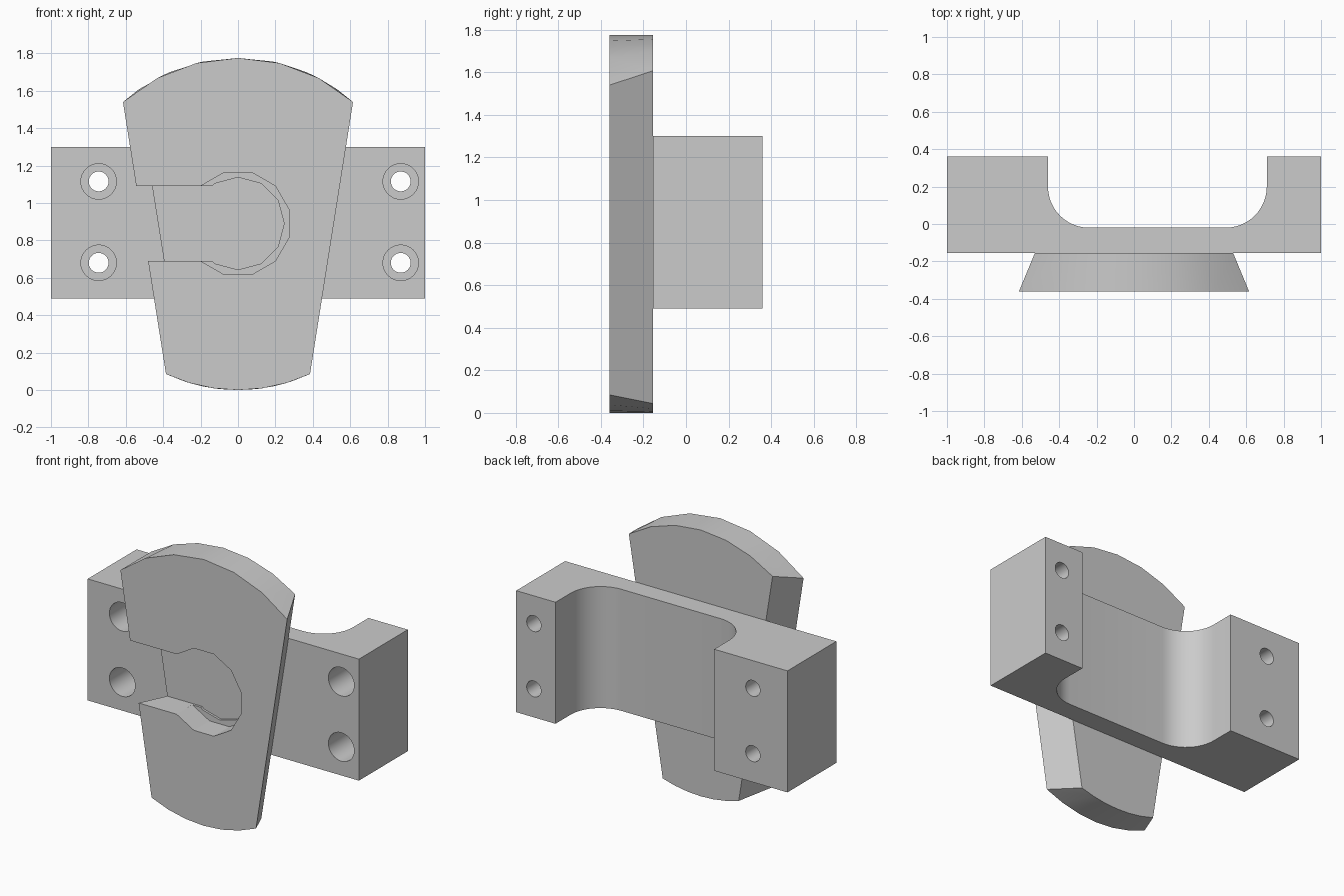
import bpy, bmesh
from math import sin, cos, pi, asin, radians
from mathutils import Vector

cube = bpy.data.objects.get("Cube")
if cube:
    bpy.data.objects.remove(cube, do_unlink=True)

grey = bpy.data.materials.new("plain grey")
grey.use_nodes = True
colour = (0.6, 0.6, 0.6, 1)
grey.diffuse_color = colour
grey.node_tree.nodes["Principled BSDF"].inputs["Base Color"].default_value = colour


def loft(name, ring_a, ring_b):
    """Solid between two matching rings of 3D points."""
    bm = bmesh.new()
    a = [bm.verts.new(p) for p in ring_a]
    b = [bm.verts.new(p) for p in ring_b]
    bm.faces.new(a)
    bm.faces.new(b)
    for i in range(len(a)):
        j = (i + 1) % len(a)
        bm.faces.new((a[i], a[j], b[j], b[i]))
    bmesh.ops.recalc_face_normals(bm, faces=bm.faces)
    mesh = bpy.data.meshes.new(name)
    bm.to_mesh(mesh)
    bm.free()
    mesh.materials.append(grey)
    obj = bpy.data.objects.new(name, mesh)
    bpy.context.collection.objects.link(obj)
    return obj


def along_y(name, points, y0, y1):
    return loft(name, [(x, y0, z) for x, z in points], [(x, y1, z) for x, z in points])


def circle(cx, cz, r, n, turn=0.0):
    return [(cx + r * cos(turn + 2 * pi * i / n), cz + r * sin(turn + 2 * pi * i / n))
            for i in range(n)]


def cut(obj, cutter):
    cutter.hide_render = True
    mod = obj.modifiers.new("cut", 'BOOLEAN')
    mod.operation = 'DIFFERENCE'
    mod.solver = 'EXACT'
    mod.object = cutter
    bpy.context.view_layer.objects.active = obj
    bpy.ops.object.modifier_apply(modifier=mod.name)
    bpy.data.objects.remove(cutter, do_unlink=True)


def finish(obj, angle):
    bpy.ops.object.select_all(action='DESELECT')
    obj.select_set(True)
    bpy.context.view_layer.objects.active = obj
    bpy.ops.object.shade_smooth_by_angle(angle=radians(angle))


# Mounting bracket: block with a rounded recess in the back
FRONT, BACK, JOIN = -0.36, 0.36, -0.155
r = 0.22
steps = [pi / 2 * i / 12 for i in range(13)]
outline = [(-1, JOIN), (1, JOIN), (1, BACK), (0.71, BACK)]
outline += [(0.49 + r * cos(t), 0.2 - r * sin(t)) for t in steps]
outline += [(-0.24 - r * sin(t), 0.2 - r * cos(t)) for t in steps]
outline += [(-0.46, BACK), (-1, BACK)]
bracket = loft("mounting_bracket", [(x, y, 0.49) for x, y in outline],
               [(x, y, 1.3) for x, y in outline])

# Counterbored screw holes
for x in (-0.745, 0.87):
    for z in (0.68, 1.115):
        cut(bracket, along_y("bore", circle(x, z, 0.095, 32), JOIN - 0.1, JOIN + 0.3))
        cut(bracket, along_y("hole", circle(x, z, 0.053, 32), JOIN - 0.1, BACK + 0.1))
finish(bracket, 30)


# Tapered face plate with arched top and bottom
def plate_ring(y, top_half, bottom_half):
    ring = []
    for half, radius, crown, side in ((top_half, 0.922, 1.775, 1),
                                      (bottom_half, 0.914, 0.0, -1)):
        limit = asin(half / radius)
        for i in range(7):
            t = limit * (i / 3 - 1) * side
            ring.append((radius * sin(t), y, crown - side * radius * (1 - cos(t))))
    return ring


plate = loft("face_plate", plate_ring(FRONT, 0.615, 0.385), plate_ring(JOIN, 0.53, 0.28))

# Keyhole slot open on the right side, with a small step near its floor
slot = [(-0.9, 0.69), (0, 0.69), (0, 1.09), (-0.9, 1.09)]
cut(plate, along_y("round_pocket", circle(0, 0.89, 0.283, 12, pi / 12), FRONT - 0.1, -0.195))
cut(plate, along_y("inner_pocket", circle(0, 0.89, 0.247, 12), FRONT - 0.1, -0.18))
cut(plate, along_y("side_slot", slot, FRONT - 0.1, -0.18))
finish(plate, 20)
